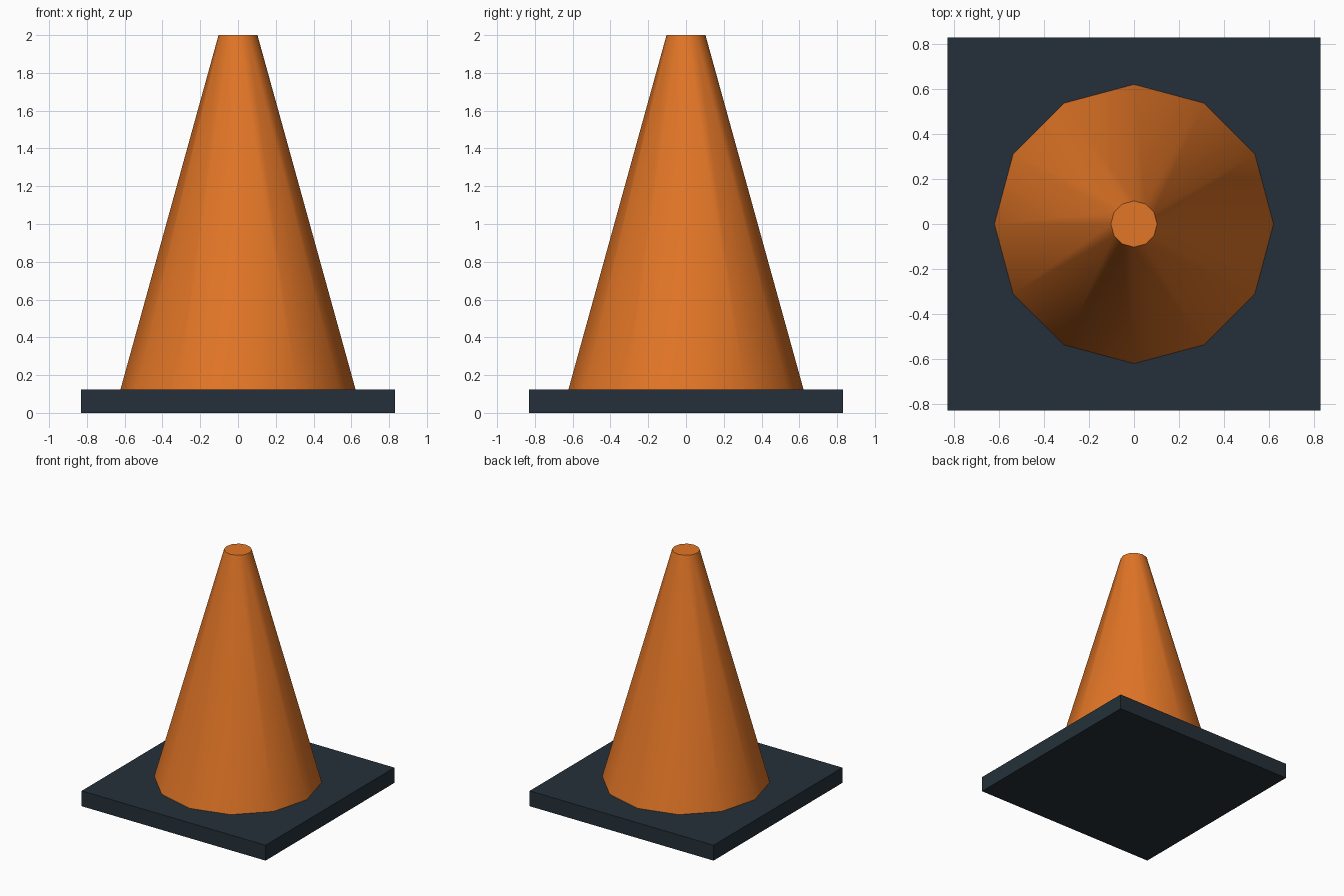
import bpy
import math

if "Cube" in bpy.data.objects:
    bpy.data.objects.remove(bpy.data.objects["Cube"])


def material(name, color):
    mat = bpy.data.materials.new(name)
    mat.diffuse_color = (*color, 1.0)
    mat.use_nodes = True
    mat.node_tree.nodes["Principled BSDF"].inputs["Base Color"].default_value = mat.diffuse_color
    return mat


orange = material("orange", (0.76, 0.18, 0.02))
charcoal = material("charcoal", (0.018, 0.030, 0.041))

BASE_HEIGHT = 0.125
TOP = 2.0

# Square base slab
bpy.ops.mesh.primitive_cube_add(size=1, location=(0, 0, BASE_HEIGHT / 2))
base = bpy.context.object
base.name = "base"
base.scale = (1.66, 1.66, BASE_HEIGHT)
bpy.ops.object.transform_apply(location=False, rotation=False, scale=True)
base.data.materials.append(charcoal)

# Twelve-sided tapered body with a flat cap, smooth around the sides
bpy.ops.mesh.primitive_cone_add(
    vertices=12, radius1=0.622, radius2=0.103, depth=TOP - BASE_HEIGHT,
    location=(0, 0, (TOP + BASE_HEIGHT) / 2))
cone = bpy.context.object
cone.name = "cone_body"
cone.data.materials.append(orange)
bpy.ops.object.shade_smooth_by_angle(angle=math.radians(40))
